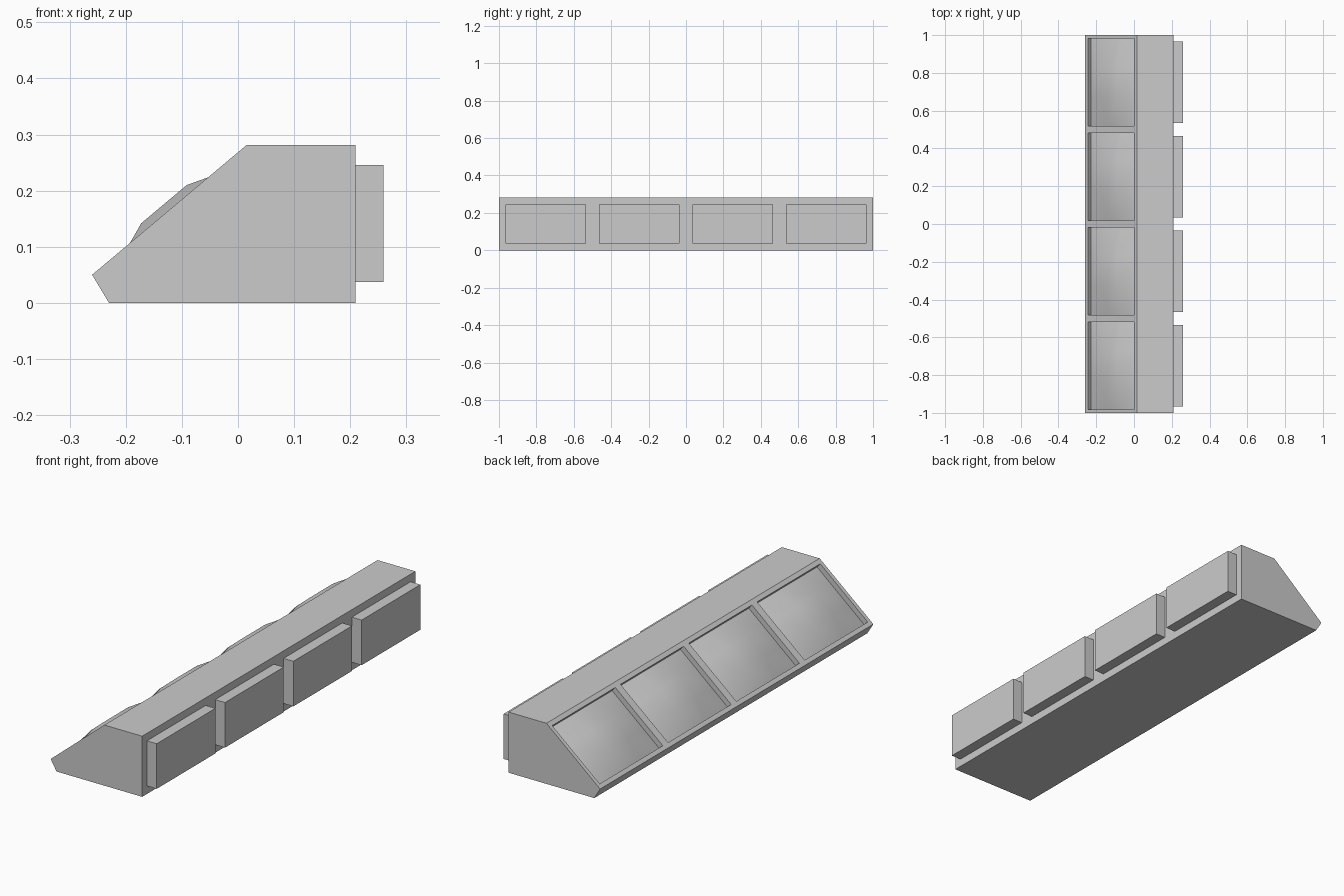
import bpy, bmesh
from mathutils import Matrix, Vector

if "Cube" in bpy.data.objects:
    bpy.data.objects.remove(bpy.data.objects["Cube"])

grey = bpy.data.materials.new("plain_grey")
grey.use_nodes = True
colour = (0.6, 0.6, 0.6, 1)
grey.diffuse_color = colour
grey.node_tree.nodes["Principled BSDF"].inputs["Base Color"].default_value = colour

# Sloping display face: "along" climbs it, "out" points away from it
foot = Vector((-0.26, 0, 0.05))
ridge = Vector((0.015, 0, 0.281))
along = (ridge - foot).normalized()
out = Vector((-along.z, 0, along.x))
low, high, depth, half = 0.02, 0.338, 0.025, 0.231
bays = (-0.75, -0.25, 0.25, 0.75)


def add_object(name, bm):
    mesh = bpy.data.meshes.new(name)
    bm.to_mesh(mesh)
    bm.free()
    mesh.materials.append(grey)
    ob = bpy.data.objects.new(name, mesh)
    bpy.context.collection.objects.link(ob)
    return ob


def box(name, size, centre, turn=Matrix()):
    bm = bmesh.new()
    scale = Matrix.Diagonal((*size, 1))
    bmesh.ops.create_cube(bm, size=1, matrix=Matrix.Translation(centre) @ turn @ scale)
    return add_object(name, bm)


# Counter body: side profile extruded along its length
bm = bmesh.new()
profile = [(foot.x, foot.z), (-0.23, 0), (0.209, 0), (0.209, ridge.z), (ridge.x, ridge.z)]
end = bm.faces.new([bm.verts.new((x, -1, z)) for x, z in profile])
new = bmesh.ops.extrude_face_region(bm, geom=[end])["geom"]
bmesh.ops.translate(bm, vec=(0, 2, 0), verts=[v for v in new if isinstance(v, bmesh.types.BMVert)])
bmesh.ops.recalc_face_normals(bm, faces=bm.faces)
body = add_object("counter_body", bm)

# Recessed trays cut into the slope
turn = Matrix((along, (0, 1, 0), out)).transposed().to_4x4()
for y in bays:
    centre = foot + along * (low + high) / 2 + Vector((0, y, 0))
    cutter = box("tray_cutter", (high - low, 2 * half, 2 * depth), centre, turn)
    cut = body.modifiers.new("tray", "BOOLEAN")
    cut.operation, cut.solver, cut.object = "DIFFERENCE", "EXACT", cutter
    bpy.context.view_layer.objects.active = body
    bpy.ops.object.modifier_apply(modifier=cut.name)
    bpy.data.objects.remove(cutter)

# Open the tray floors, which the heaped filling replaces
bm = bmesh.new()
bm.from_mesh(body.data)
floors = [f for f in bm.faces if f.normal.dot(out) > 0.99
          and (f.calc_center_median() - foot).dot(out) < -depth / 2]
bmesh.ops.delete(bm, geom=floors, context="FACES")
bm.to_mesh(body.data)
bm.free()

for i, y in enumerate(bays, 1):
    # Heaped filling: a coarse smooth grid with raised middle points
    bm = bmesh.new()
    bmesh.ops.create_grid(bm, x_segments=3, y_segments=3, size=1)
    for v in bm.verts:
        s, t = v.co.x, v.co.y
        rise = 0.014 if max(abs(s), abs(t)) < 0.9 else -depth
        v.co = foot + along * (low + (s + 1) / 2 * (high - low)) + out * rise
        v.co.y = y + t * half
    for f in bm.faces:
        f.smooth = True
    add_object(f"tray_filling_{i}", bm)

    # Raised panel on the upright face
    box(f"side_panel_{i}", (0.05, 0.43, 0.209), (0.234, y, 0.1415))
